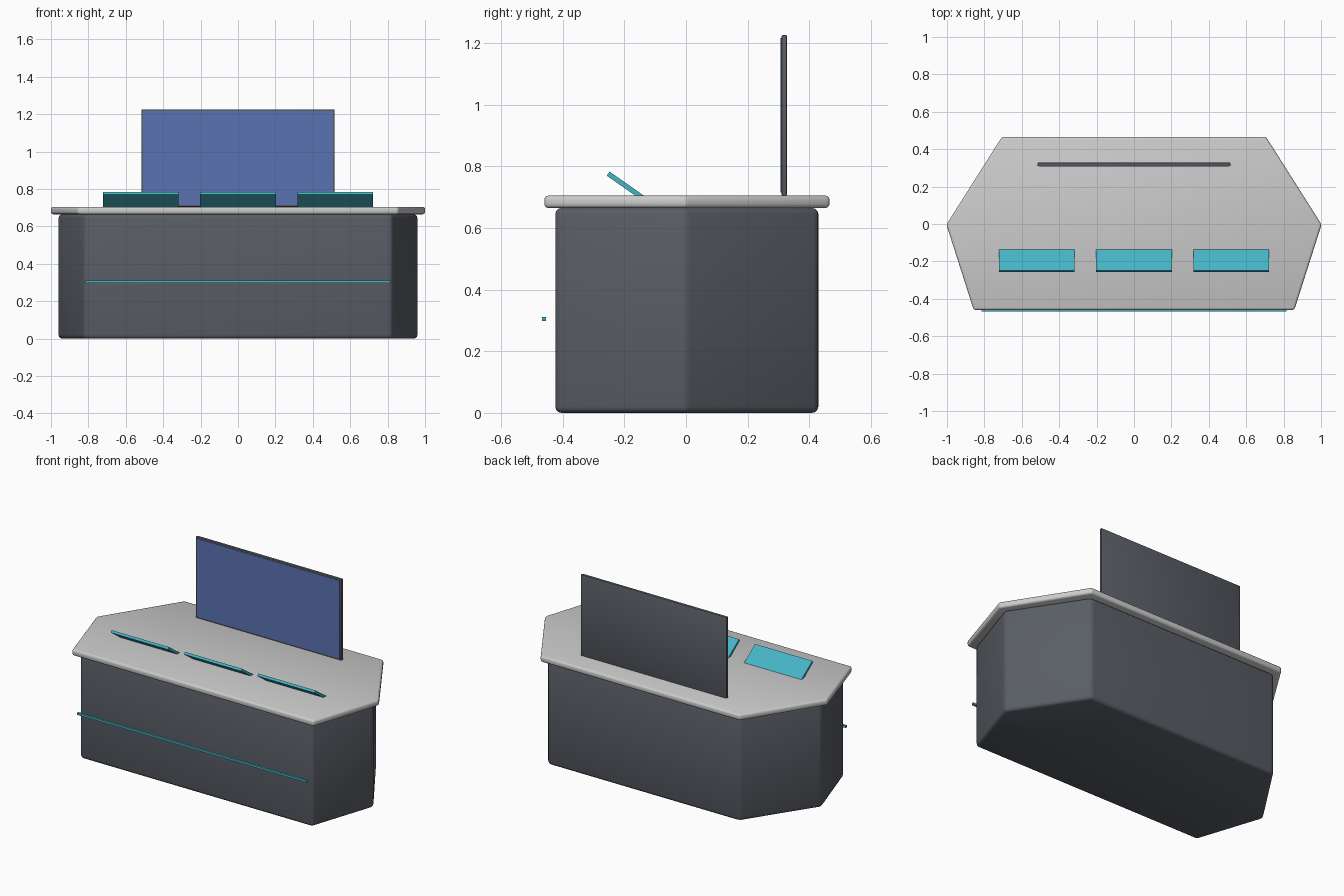
import bpy, bmesh, math

if "Cube" in bpy.data.objects:
    bpy.data.objects.remove(bpy.data.objects["Cube"])

def material(name, rgb):
    m = bpy.data.materials.new(name)
    m.diffuse_color = (*rgb, 1)
    m.use_nodes = True
    m.node_tree.nodes["Principled BSDF"].inputs["Base Color"].default_value = m.diffuse_color
    return m

DARK = material("dark_grey", (0.10, 0.11, 0.13))
LIGHT = material("light_grey", (0.55, 0.55, 0.57))
TEAL = material("teal", (0.06, 0.45, 0.55))
BLUE = material("blue", (0.10, 0.17, 0.45))

def finish(ob, mat, bevel=0, segments=3):
    ob.data.materials.append(mat)
    if bevel:
        b = ob.modifiers.new("bevel", 'BEVEL')
        b.width, b.segments = bevel, segments
        b.limit_method = 'ANGLE'
        b.angle_limit = math.radians(20)
        bpy.context.view_layer.objects.active = ob
        ob.select_set(True)
        bpy.ops.object.modifier_apply(modifier="bevel")
        bpy.ops.object.shade_smooth_by_angle(angle=math.radians(30))
        ob.select_set(False)
    return ob

def prism(name, outline, z0, z1, mat, bevel):
    """Extrude a flat outline from z0 to z1."""
    bm = bmesh.new()
    face = bm.faces.new([bm.verts.new((x, y, z0)) for x, y in outline])
    ext = bmesh.ops.extrude_face_region(bm, geom=[face])
    for v in ext["geom"]:
        if isinstance(v, bmesh.types.BMVert):
            v.co.z = z1
    bmesh.ops.recalc_face_normals(bm, faces=bm.faces)
    me = bpy.data.meshes.new(name)
    bm.to_mesh(me)
    bm.free()
    ob = bpy.data.objects.new(name, me)
    bpy.context.collection.objects.link(ob)
    return finish(ob, mat, bevel)

def box(name, size, loc, mat, tilt=0, bevel=0):
    bpy.ops.mesh.primitive_cube_add(size=1, location=loc, rotation=(tilt, 0, 0))
    ob = bpy.context.object
    ob.name = name
    ob.scale = size
    bpy.ops.object.transform_apply(location=False, rotation=False, scale=True)
    return finish(ob, mat, bevel, 2)

# Six-sided plan shared by the body and worktop
half = [(0.857, -0.46), (1.003, -0.003), (0.706, 0.466)]
plan = half + [(-x, y) for x, y in reversed(half)]

# Cabinet body and overhanging worktop
prism("desk_body", [(x * 0.96, y * 0.922) for x, y in plan], 0, 0.665, DARK, 0.02)
prism("worktop", plan, 0.665, 0.705, LIGHT, 0.013)

# Accent strip floating just ahead of the front
box("accent_strip", (1.63, 0.013, 0.013), (0, -0.4605, 0.305), TEAL)

# Upright screen with its display face
box("screen_frame", (1.034, 0.018, 0.521), (0, 0.319, 0.9655), DARK, bevel=0.004)
box("screen_display", (1.014, 0.004, 0.501), (0, 0.309, 0.966), BLUE)

# Three tilted control panels sunk into the worktop
tilt = math.radians(-35)
length, thick = 0.17, 0.016
# centre found from the raised top edge
cy = -0.248 + math.cos(tilt) * length / 2 + math.sin(tilt) * thick / 2
cz = 0.783 + math.sin(tilt) * length / 2 - math.cos(tilt) * thick / 2
for i, x in enumerate((-0.52, 0, 0.52)):
    box(f"control_panel_{i + 1}", (0.406, length, thick), (x, cy, cz), TEAL, tilt)
